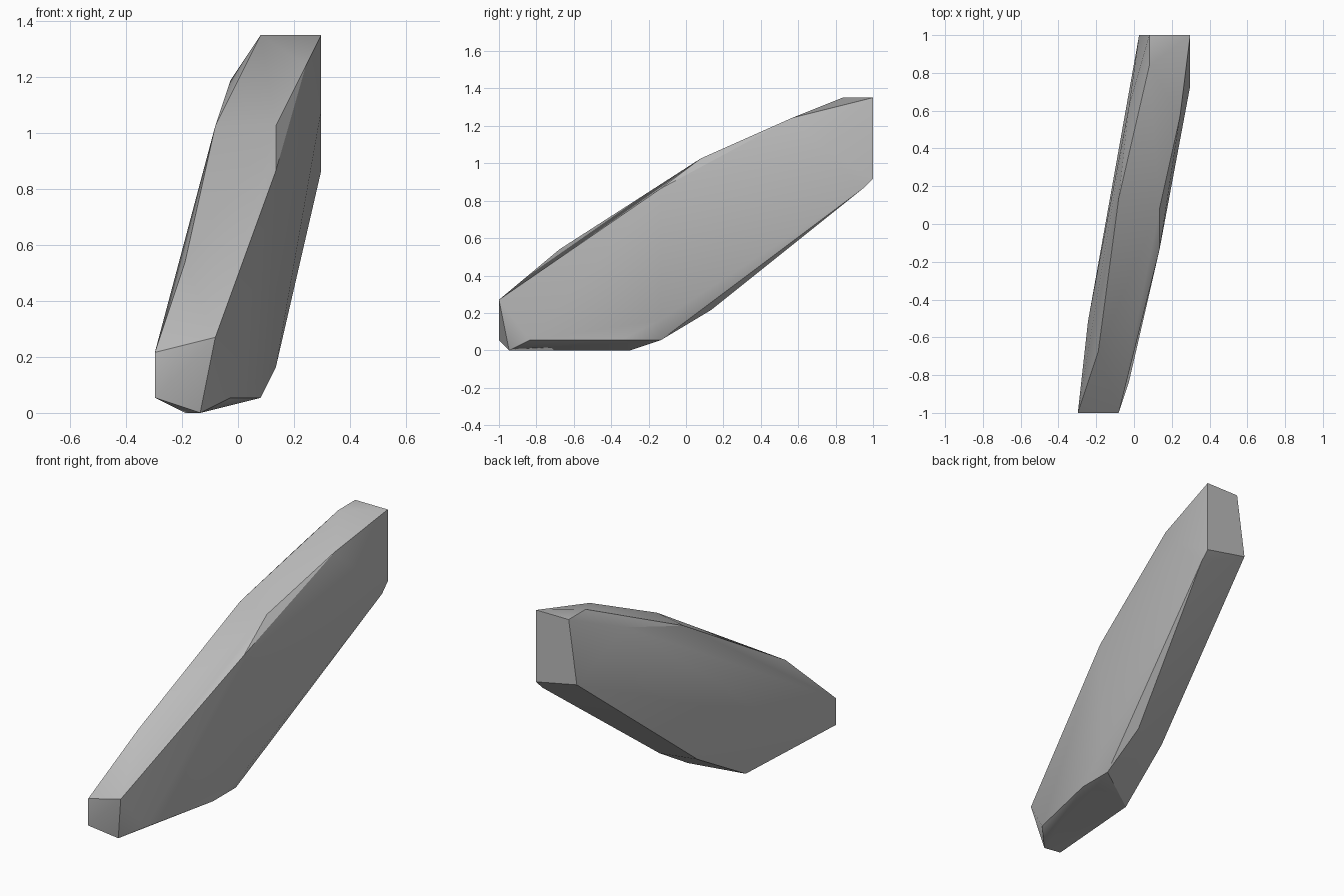
import bpy
import bmesh
from math import radians
from mathutils import Vector

# Remove the default cube only
default_cube = bpy.data.objects.get("Cube")
if default_cube:
    bpy.data.objects.remove(default_cube, do_unlink=True)


def flat_material(name, colour):
    material = bpy.data.materials.new(name)
    material.use_nodes = True
    material.diffuse_color = colour
    shader = material.node_tree.nodes["Principled BSDF"]
    shader.inputs["Base Color"].default_value = colour
    return material


def convex_shard(name, sections, unit, origin, material):
    """Wrap chiselled corner groups in one faceted convex skin."""
    mesh = bpy.data.meshes.new(name)
    bm = bmesh.new()
    for corners in sections.values():
        for corner in corners:
            bm.verts.new((Vector(corner) - origin) * unit)
    hull = bmesh.ops.convex_hull(bm, input=bm.verts[:])
    unused = {item for item in hull["geom_interior"] + hull["geom_unused"]
              if isinstance(item, bmesh.types.BMVert)}
    bmesh.ops.delete(bm, geom=list(unused), context="VERTS")
    bmesh.ops.recalc_face_normals(bm, faces=bm.faces[:])
    bm.to_mesh(mesh)
    bm.free()
    mesh.materials.append(material)
    shard = bpy.data.objects.new(name, mesh)
    bpy.context.collection.objects.link(shard)
    return shard


# Corners of the shard, in whole steps of a small carving grid
LENGTH_STEPS = 37
WIDTH_STEPS = 11
sections = {
    "front_end": [(4, 0, 5), (0, 0, 4), (0, 0, 1), (3, 1, 0)],
    "foot": [(2, 13, 0), (5, 3, 1), (7, 12, 1), (7, 16, 1)],
    "underside": [(8, 16, 3), (7, 21, 4), (3, 20, 4), (11, 36, 16)],
    "left_flank": [(8, 16, 16), (11, 32, 20)],
    "right_flank": [(1, 9, 5), (5, 30, 22)],
    "upper_ridge": [(2, 6, 10), (4, 21, 19), (8, 20, 19), (10, 29, 23)],
    "back_end": [(7, 34, 25), (7, 37, 25), (11, 37, 25),
                 (11, 37, 17), (6, 37, 18)],
}

stone_grey = flat_material("stone_grey", (0.5, 0.5, 0.5, 1))
rock = convex_shard("rock_shard", sections, 2 / LENGTH_STEPS,
                    Vector((WIDTH_STEPS / 2, LENGTH_STEPS / 2, 0)), stone_grey)

# Soft shading across shallow facets, crisp chiselled edges
bpy.ops.object.select_all(action="DESELECT")
rock.select_set(True)
bpy.context.view_layer.objects.active = rock
bpy.ops.object.shade_smooth_by_angle(angle=radians(30))
